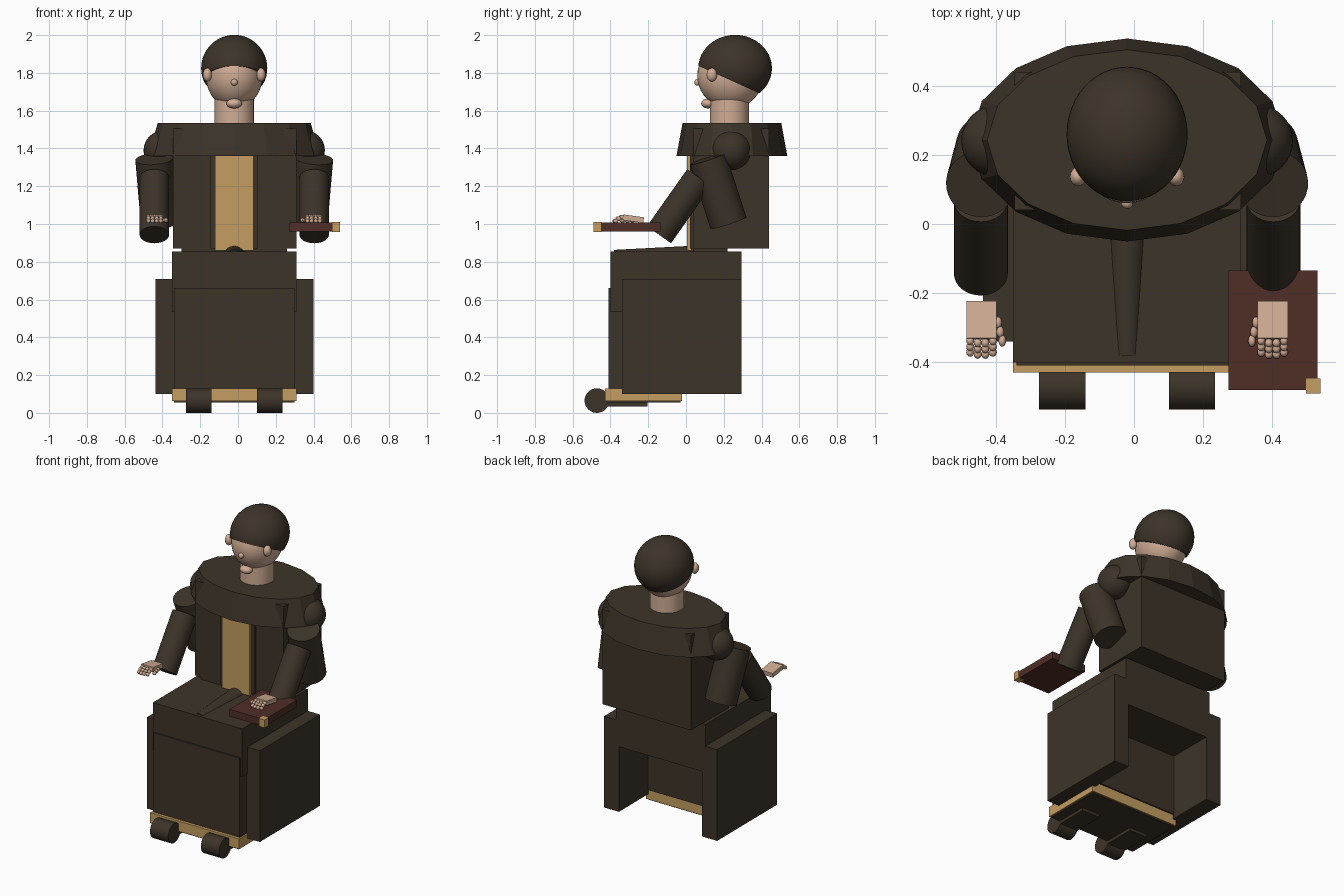
import bpy, bmesh, math
from mathutils import Vector, Matrix

if "Cube" in bpy.data.objects:
    bpy.data.objects.remove(bpy.data.objects["Cube"])

CX = -0.02  # the figure's own centre line


def material(name, rgb):
    m = bpy.data.materials.new(name)
    m.diffuse_color = (*rgb, 1)
    m.use_nodes = True
    m.node_tree.nodes["Principled BSDF"].inputs["Base Color"].default_value = m.diffuse_color
    return m


DARK = material("dark brown cloth", (0.046, 0.034, 0.022))
GOLD = material("gold", (0.55, 0.34, 0.115))
SKIN = material("skin", (0.64, 0.42, 0.30))
RED = material("red brown leather", (0.080, 0.026, 0.019))


def finish(name, bm, mat, smooth=False):
    bmesh.ops.recalc_face_normals(bm, faces=bm.faces)
    me = bpy.data.meshes.new(name)
    bm.to_mesh(me)
    bm.free()
    me.materials.append(mat)
    ob = bpy.data.objects.new(name, me)
    bpy.context.collection.objects.link(ob)
    if smooth:
        bpy.ops.object.select_all(action='DESELECT')
        ob.select_set(True)
        bpy.context.view_layer.objects.active = ob
        bpy.ops.object.shade_smooth_by_angle(angle=math.radians(40))
    return ob


def box(name, x, y, z, mat, tilt=0):
    bm = bmesh.new()
    c = Vector(((x[0] + x[1]) / 2, (y[0] + y[1]) / 2, (z[0] + z[1]) / 2))
    size = (x[1] - x[0], y[1] - y[0], z[1] - z[0], 1)
    m = Matrix.Translation(c) @ Matrix.Rotation(tilt, 4, 'X') @ Matrix.Diagonal(size)
    bmesh.ops.create_cube(bm, size=1, matrix=m)
    return finish(name, bm, mat)


def ball(name, c, r, mat, seg=32, cut=None):
    bm = bmesh.new()
    m = Matrix.Translation(c) @ Matrix.Diagonal((*r, 1))
    bmesh.ops.create_uvsphere(bm, u_segments=seg, v_segments=seg // 2, radius=1, matrix=m)
    if cut:
        bmesh.ops.bisect_plane(bm, geom=bm.verts[:] + bm.edges[:] + bm.faces[:],
                               plane_co=cut[0], plane_no=cut[1], clear_inner=True)
        bmesh.ops.holes_fill(bm, edges=[e for e in bm.edges if e.is_boundary])
    return finish(name, bm, mat, True)


def rod(name, a, b, r1, r2, mat, seg=32, squash=1, smooth=True):
    a, b = Vector(a), Vector(b)
    d = b - a
    m = (Matrix.Translation((a + b) / 2) @ Matrix.Diagonal((1, squash, 1, 1))
         @ d.to_track_quat('Z', 'Y').to_matrix().to_4x4())
    bm = bmesh.new()
    bmesh.ops.create_cone(bm, cap_ends=True, segments=seg, radius1=r1, radius2=r2,
                          depth=d.length, matrix=m)
    return finish(name, bm, mat, smooth)


# Seat block, lap and robe skirt
box("lap", (-0.35, 0.31), (-0.40, 0.295), (0.535, 0.855), DARK)
box("robe_front", (-0.34, 0.30), (-0.41, -0.01), (0.13, 0.66), DARK)
box("side_panel_left", (-0.437, -0.325), (-0.34, 0.295), (0.10, 0.71), DARK)
box("side_panel_right", (0.29, 0.40), (-0.34, 0.295), (0.10, 0.71), DARK)
rod("lap_fold", (CX, -0.38, 0.825), (CX, 0.04, 0.825), 0.038, 0.060, DARK)
box("waist", (-0.30, 0.26), (0.04, 0.22), (0.84, 0.89), DARK)

# Gold hem and dark underside
box("gold_hem", (-0.35, 0.31), (-0.43, -0.02), (0.062, 0.13), GOLD)
box("hem_underside", (-0.34, 0.30), (-0.42, -0.03), (0.055, 0.063), DARK)

# Torso with front band and shoulder cape
box("torso", (-0.345, 0.31), (0.04, 0.44), (0.87, 1.505), DARK)
box("front_backing", (CX - 0.125, CX + 0.125), (0.022, 0.05), (0.87, 1.40), DARK)
box("front_band", (CX - 0.102, CX + 0.102), (0.006, 0.03), (0.86, 1.40), GOLD)
rod("cape", (CX, 0.243, 1.36), (CX, 0.243, 1.535), 0.455, 0.405, DARK,
    seg=16, squash=0.645, smooth=False)

# Neck and head
rod("neck", (CX, 0.23, 1.50), (CX, 0.23, 1.68), 0.104, 0.104, SKIN)
ball("head", (CX, 0.235, 1.785), (0.15, 0.175, 0.175), SKIN, 40)
ball("hair", (CX, 0.26, 1.825), (0.175, 0.195, 0.176), DARK, 48,
     cut=((0, 0.06, 1.84), (0, 0.45, 1)))
ball("nose", (CX, 0.062, 1.75), (0.018, 0.018, 0.018), SKIN, 16)
ball("chin", (CX, 0.115, 1.638), (0.042, 0.035, 0.026), SKIN, 20)

for s, side in ((-1, "left"), (1, "right")):
    ball("ear_" + side, (CX + s * 0.142, 0.137, 1.79), (0.024, 0.028, 0.036), SKIN, 16)

    # Arms
    ball("shoulder_" + side, (CX + s * 0.375, 0.24, 1.39), (0.105,) * 3, DARK)
    rod("upper_arm_" + side, (CX + s * 0.424, 0.115, 1.345), (CX + s * 0.395, 0.225, 1.005),
        0.1, 0.1, DARK)
    rod("forearm_" + side, (CX + s * 0.423, -0.143, 0.943), (CX + s * 0.423, 0.07, 1.245),
        0.078, 0.078, DARK)

    # Hands: palm, four curled fingers and a thumb
    hx = CX + s * 0.421
    box("palm_" + side, (hx - 0.044, hx + 0.044), (-0.333, -0.224), (1.013, 1.043), SKIN,
        tilt=math.radians(-8))
    for f in range(4):
        fx = hx + (f - 1.5) * 0.022
        reach = 0.006 if f in (1, 2) else 0
        for k, (y, z) in enumerate(((-0.338, 1.036), (-0.355, 1.028), (-0.371, 1.016))):
            ball(f"finger_{side}_{f}_{k}", (fx, y - reach, z), (0.0115, 0.013, 0.012), SKIN, 12)
    for k, y in enumerate((-0.285, -0.312, -0.338)):
        ball(f"thumb_{side}_{k}", (hx - s * (0.048 + 0.006 * k), y, 1.02), (0.011, 0.017, 0.012),
             SKIN, 12)

    # Shoes: sole block and rounded toe
    sx = CX + s * 0.188
    box("shoe_" + side, (sx - 0.067, sx + 0.067), (-0.47, -0.205), (0.035, 0.11), DARK)
    rod("toe_" + side, (sx - 0.067, -0.472, 0.065), (sx + 0.067, -0.472, 0.065),
        0.065, 0.065, DARK)

# Book with a gold corner
box("book", (0.273, 0.531), (-0.48, -0.135), (0.96, 1.007), RED)
box("book_corner", (0.497, 0.54), (-0.49, -0.447), (0.957, 1.01), GOLD)
